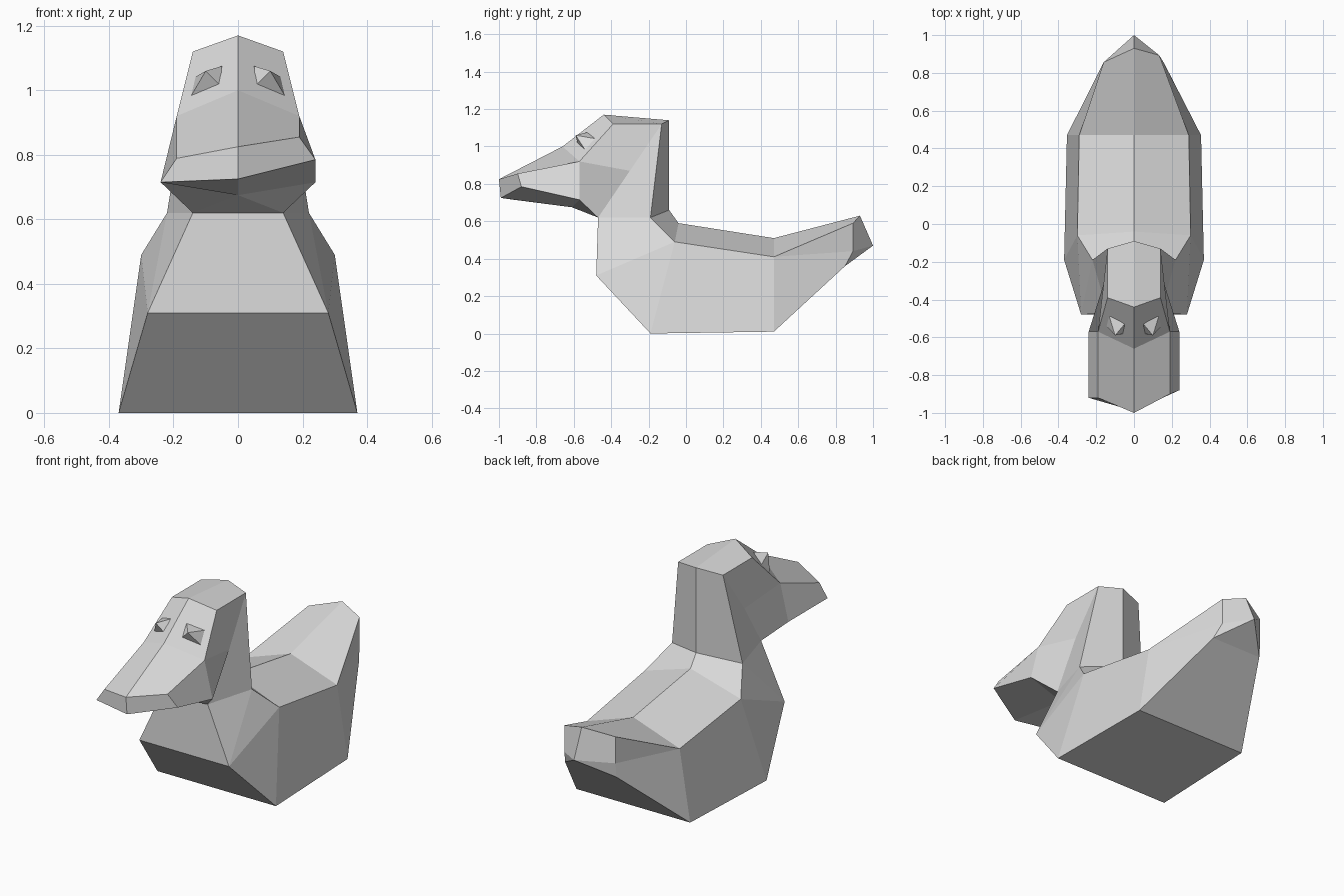
import bpy
import bmesh
from mathutils import Vector

cube = bpy.data.objects.get("Cube")
if cube:
    bpy.data.objects.remove(cube, do_unlink=True)

# One plain colour
grey = bpy.data.materials.new("light_grey")
grey.use_nodes = True
colour = (0.7, 0.7, 0.7, 1)
grey.diffuse_color = colour
grey.node_tree.nodes["Principled BSDF"].inputs["Base Color"].default_value = colour

# Landmarks of the left half; x = 0 marks the centre line
POINTS = {
    "chest": (.28, -.48, .31), "throat": (.14, -.47, .62),
    "belly_front": (.37, -.19, 0), "belly_back": (.355, .47, .01),
    "shoulder": (.3, -.06, .49), "hip": (.29, .47, .41),
    "neck_base": (.22, -.19, .62), "nape": (0, -.09, .66),
    "back_front": (0, -.04, .59), "back_rear": (0, .47, .51),
    "tail_top": (0, .93, .63), "tail_side": (.147, .875, .59),
    "tail_mid": (.147, .875, .44), "tail_low": (.16, .85, .36),
    "tail_tip": (0, 1, .47),
    "crown_back": (0, -.09, 1.14), "crown_corner": (.14, -.13, 1.12),
    "crown_front": (0, -.44, 1.17), "brow": (.14, -.39, 1.12),
    "temple": (.155, -.3, .87), "cheek": (.19, -.57, .92),
    "bridge": (0, -.66, 1), "jaw": (.24, -.57, .715), "jaw_mid": (0, -.61, .675),
    "beak_top": (0, -1, .825), "beak_side": (.19, -.91, .822),
    "beak_edge": (.24, -.9, .75), "beak_bottom": (0, -.99, .725),
}

# Slight skew of the beak and tail: offset added on the left, removed on the right
SKEW = {
    "beak_side": Vector((0, .01, .033)), "beak_edge": Vector((0, .02, .035)),
    "tail_side": Vector((-.013, .018, 0)), "tail_mid": Vector((-.013, .018, 0)),
}

# Panels that appear on both sides
BODY = [
    "belly_front belly_back hip shoulder",
    "chest belly_front shoulder", "chest shoulder neck_base", "chest neck_base throat",
    "neck_base shoulder back_front nape", "shoulder hip back_rear back_front",
]
TAIL = [
    "hip tail_side tail_top back_rear", "belly_back tail_low tail_mid hip",
    "hip tail_mid tail_side", "tail_side tail_mid tail_tip tail_top",
    "tail_mid tail_low tail_tip",
]
NECK = ["throat neck_base crown_corner temple", "neck_base nape crown_back crown_corner"]
HEAD = [
    "crown_corner crown_back crown_front brow", "crown_corner brow cheek temple",
    "temple cheek jaw throat", "brow crown_front bridge cheek",
]
BEAK = [
    "cheek bridge beak_top beak_side", "cheek beak_side beak_edge jaw",
    "beak_side beak_top beak_bottom beak_edge", "beak_edge beak_bottom jaw_mid jaw",
    "jaw jaw_mid throat",
]
# Panels that span the centre line
ACROSS = [
    "throat chest", "chest belly_front", "belly_front belly_back",
    "belly_back tail_low", "tail_low tail_tip", "throat jaw_mid",
]


def finish(bm, name):
    bmesh.ops.recalc_face_normals(bm, faces=bm.faces[:])
    mesh = bpy.data.meshes.new(name)
    bm.to_mesh(mesh)
    bm.free()
    mesh.materials.append(grey)
    obj = bpy.data.objects.new(name, mesh)
    bpy.context.collection.objects.link(obj)
    return obj


# Faceted bird body
bm = bmesh.new()
verts = {}
for name, (x, y, z) in POINTS.items():
    shift = SKEW.get(name, Vector())
    left = bm.verts.new(Vector((x, y, z)) + shift)
    right = left
    if x:
        mirrored = Vector((x, y, z)) - shift
        mirrored.x = -(x + shift.x) if "beak" in name else -mirrored.x
        right = bm.verts.new(mirrored)
    verts[name] = (left, right)

for panel in BODY + TAIL + NECK + HEAD + BEAK:
    for side in (0, 1):
        bm.faces.new([verts[n][side] for n in panel.split()])
for panel in ACROSS:
    a, b = (verts[n] for n in panel.split())
    loop = [a[0], b[0], b[1], a[1]]
    bm.faces.new(list(dict.fromkeys(loop)))
finish(bm, "bird_body")

# Eyes: small four-sided spikes set into the face
EYE_RIM = [(.05, -.53, 1.075), (.135, -.475, 1.04), (.15, -.535, .975), (.055, -.58, 1.015)]
EYE_TIP = (.1, -.59, 1.06)
for name, side in (("left_eye", 1), ("right_eye", -1)):
    bm = bmesh.new()
    rim = [bm.verts.new((x * side, y, z)) for x, y, z in EYE_RIM]
    tip = bm.verts.new((EYE_TIP[0] * side, *EYE_TIP[1:]))
    bm.faces.new(rim)
    for i, v in enumerate(rim):
        bm.faces.new((v, rim[i - 1], tip))
    finish(bm, name)
